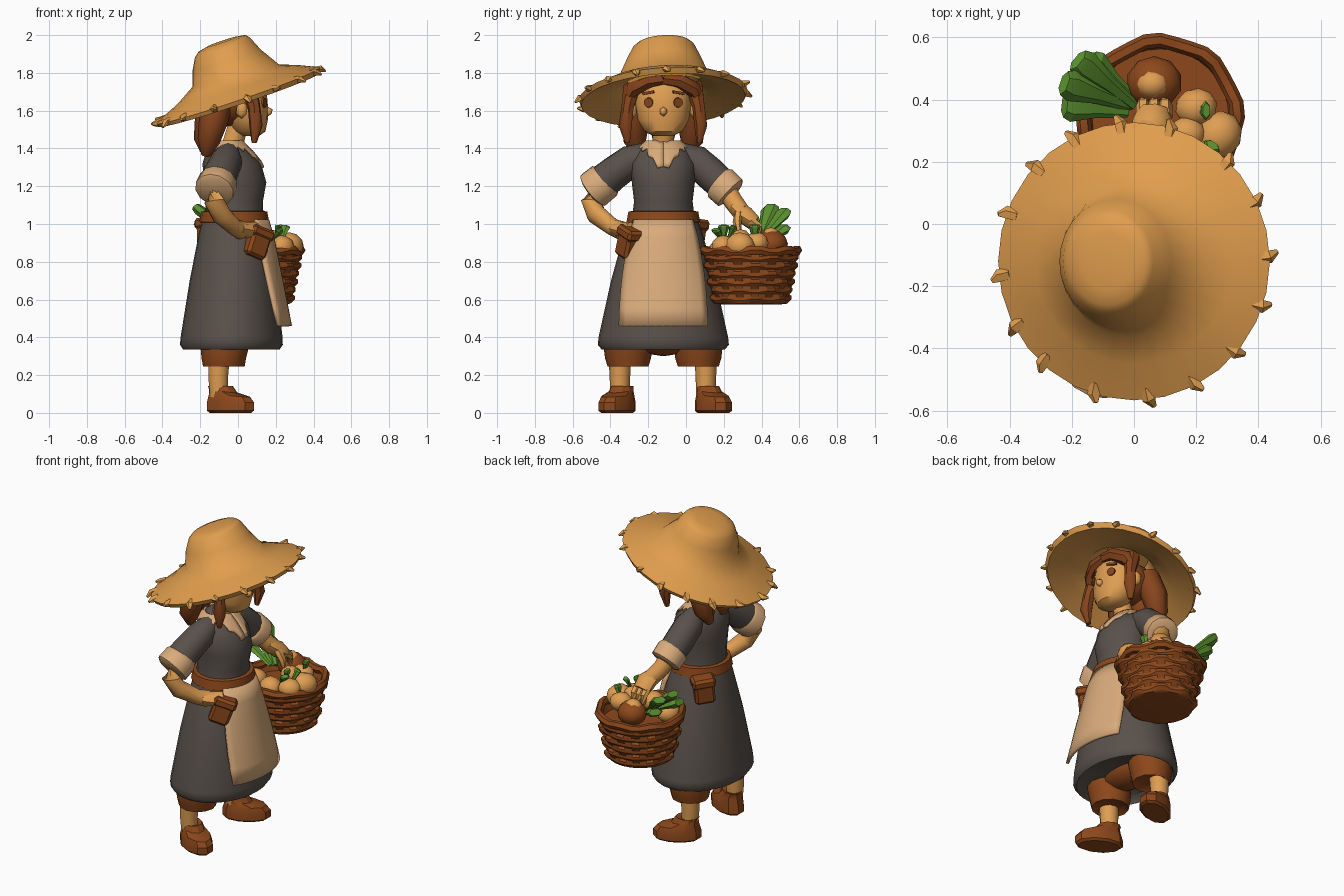
import bpy, bmesh, math, random
from mathutils import Vector

if "Cube" in bpy.data.objects:
    bpy.data.objects.remove(bpy.data.objects["Cube"])
random.seed(4)
CY = -0.12  # body centre line


def mat(name, r, g, b):
    m = bpy.data.materials.new(name)
    m.diffuse_color = (r, g, b, 1)
    m.use_nodes = True
    m.node_tree.nodes["Principled BSDF"].inputs["Base Color"].default_value = m.diffuse_color
    return m


STRAW = mat("straw", .75, .34, .075)
SKIN = mat("skin", .74, .34, .085)
DRESS = mat("grey_cloth", .10, .082, .070)
CREAM = mat("cream_cloth", .70, .41, .20)
BROWN = mat("brown_leather", .265, .064, .011)
HAIR = mat("red_brown_hair", .24, .058, .012)
GREEN = mat("leaf_green", .11, .30, .03)


def finish(name, bm, m, angle=40):
    bmesh.ops.recalc_face_normals(bm, faces=bm.faces[:])
    me = bpy.data.meshes.new(name)
    bm.to_mesh(me)
    bm.free()
    ob = bpy.data.objects.new(name, me)
    bpy.context.collection.objects.link(ob)
    me.materials.append(m)
    bpy.ops.object.select_all(action='DESELECT')
    ob.select_set(True)
    bpy.context.view_layer.objects.active = ob
    if angle:
        bpy.ops.object.shade_smooth_by_angle(angle=math.radians(angle))
    return ob


def skin_rings(name, rings, m, angle=40):
    """Bridge lists of points and cap both ends."""
    bm = bmesh.new()
    vs = [[bm.verts.new(p) for p in r] for r in rings]
    n = len(vs[0])
    for a, b in zip(vs, vs[1:]):
        for i in range(n):
            j = (i + 1) % n
            bm.faces.new((a[i], a[j], b[j], b[i]))
    bm.faces.new(vs[0])
    bm.faces.new(vs[-1])
    return finish(name, bm, m, angle)


def loft(name, prof, m, n=20, angle=40, cy=CY, slope_y=0):
    """Stacked ellipses: (z, centre x, radius x, radius y, slope along x)."""
    rings = []
    for z, cx, rx, ry, s in prof:
        r = []
        for i in range(n):
            a = math.tau * i / n
            x, y = rx * math.cos(a), ry * math.sin(a)
            r.append((cx + x, cy + y, z + s * x + slope_y * y))
        rings.append(r)
    return skin_rings(name, rings, m, angle)


def tube(name, pts, m, n=8, flat=1.0, angle=50):
    """Limb along points (x, y, z, radius)."""
    P = [Vector(p[:3]) for p in pts]
    rings = []
    for k, p in enumerate(P):
        t = (P[min(k + 1, len(P) - 1)] - P[max(k - 1, 0)]).normalized()
        u = t.cross(Vector((0, 0, 1)) if abs(t.z) < .9 else Vector((1, 0, 0))).normalized()
        v = t.cross(u)
        q = pts[k][3]
        rings.append([p + u * q * math.cos(math.tau * i / n) + v * q * flat * math.sin(math.tau * i / n)
                      for i in range(n)])
    return skin_rings(name, rings, m, angle)


def blob(name, c, r, m, sub=2, rot=(0, 0, 0)):
    bm = bmesh.new()
    bmesh.ops.create_icosphere(bm, subdivisions=sub, radius=1)
    ob = finish(name, bm, m, 45)
    ob.location, ob.scale, ob.rotation_euler = c, r, rot
    return ob


def block(name, c, size, m, rot=(0, 0, 0), bevel=.015):
    bm = bmesh.new()
    bmesh.ops.create_cube(bm, size=1)
    bmesh.ops.scale(bm, vec=size, verts=bm.verts)
    if bevel:
        bmesh.ops.bevel(bm, geom=bm.edges[:], offset=bevel, segments=1, affect='EDGES')
    ob = finish(name, bm, m, 30)
    ob.location, ob.rotation_euler = c, rot
    return ob


def surface(prof, z, a, off):
    """Point lying off the outside of a loft at height z and angle a."""
    p = sorted(prof)
    z0 = min(max(z, p[0][0]), p[-1][0])
    for lo, hi in zip(p, p[1:]):
        if z0 <= hi[0]:
            break
    t = (z0 - lo[0]) / (hi[0] - lo[0])
    cx, rx, ry = (lo[k] + (hi[k] - lo[k]) * t for k in (1, 2, 3))
    return (cx + (rx + off) * math.cos(a), CY + (ry + off) * math.sin(a), z)


def drape(name, prof, grid, m, thick):
    """Cloth sheet over a loft; grid rows hold (z, angle, offset)."""
    bm = bmesh.new()
    vs = [[bm.verts.new(surface(prof, *g)) for g in row] for row in grid]
    for a, b in zip(vs, vs[1:]):
        for i in range(len(a) - 1):
            bm.faces.new((a[i], a[i + 1], b[i + 1], b[i]))
    ob = finish(name, bm, m, 50)
    so = ob.modifiers.new("thickness", 'SOLIDIFY')
    so.thickness, so.offset = thick, 0
    return ob


# Straw hat: tilted brim, leaning crown, hollow underside
loft("straw_hat", [
    (1.85, -.05, .12, .12, .3), (1.735, -.01, .205, .20, .25), (1.70, 0, .31, .31, .32),
    (1.655, 0, .425, .435, .33), (1.68, 0, .437, .447, .34), (1.738, 0, .32, .33, .32),
    (1.785, -.01, .23, .24, .25), (1.87, -.06, .18, .20, .3), (1.935, -.083, .145, .165, .37),
    (1.955, -.085, .125, .14, .36), (1.965, -.085, .08, .09, .34)], STRAW, 28, 50, slope_y=.06)
for i in range(16):
    a = math.tau * (i + .3 * random.random()) / 16
    p = lambda r, t, dz: (r * math.cos(a + t), CY + 1.02 * r * math.sin(a + t),
                          1.672 + .33 * r * math.cos(a) + .06 * r * math.sin(a) + dz)
    tube("straw_tuft", [(*p(.40, 0, .010), .02), (*p(.437, .01, .005), .023),
                        (*p(.462, .04, random.uniform(-.02, .02)), .008)], STRAW, 5, .8, 20)

# Head and face
loft("head", [(1.465, .06, .05, .05, 0), (1.49, .06, .085, .10, 0), (1.55, .05, .108, .135, 0),
              (1.63, .04, .118, .147, 0), (1.72, .03, .12, .145, 0), (1.8, 0, .09, .10, 0)], SKIN, 16)
tube("neck", [(-.04, CY, 1.38, .06), (0, CY, 1.52, .055)], SKIN, 10)
blob("nose", (.158, CY, 1.595), (.028, .022, .026), SKIN, 1)
for s in (-1, 1):
    # Eyes are thin discs laid on the face
    tube("eye", [(.132, CY + s * .075, 1.643, .027), (.144, CY + s * .08, 1.643, .026)], HAIR, 10)
    block("eyebrow", (.136, CY + s * .08, 1.695), (.012, .065, .014), HAIR, (s * -.15, 0, s * .42), 0)
    blob("ear", (.02, CY + s * .165, 1.605), (.035, .03, .05), SKIN, 1)
    # Hair parted over the forehead, locks at the sides and back
    tube("fringe", [(.125, CY, 1.77, .035), (.122, CY + s * .08, 1.76, .042),
                    (.085, CY + s * .16, 1.715, .045), (.07, CY + s * .195, 1.65, .02)], HAIR, 7)
    tube("side_lock", [(.05, CY + s * .16, 1.74, .05), (.085, CY + s * .188, 1.62, .034),
                       (.095, CY + s * .20, 1.52, .036), (.085, CY + s * .19, 1.43, .014)], HAIR, 7)
    tube("back_lock", [(-.10, CY + s * .11, 1.68, .08), (-.13, CY + s * .15, 1.55, .078),
                       (-.155, CY + s * .15, 1.44, .06), (-.17, CY + s * .12, 1.365, .025)], HAIR, 8)
tube("nape_lock", [(-.12, CY, 1.68, .09), (-.15, CY, 1.55, .08), (-.18, CY, 1.44, .055),
                   (-.18, CY, 1.38, .02)], HAIR, 8)
blob("hair_cap", (-.035, CY, 1.65), (.145, .165, .14), HAIR)

# Dress
bodice = [(1.04, -.02, .155, .165, 0), (1.12, -.02, .152, .155, 0), (1.22, -.015, .165, .167, 0),
          (1.32, -.033, .155, .172, 0), (1.39, -.05, .115, .14, 0), (1.435, -.055, .07, .085, 0)]
skirt = [(.38, -.035, .23, .29, 0), (.335, -.035, .255, .325, 0), (.36, -.035, .272, .347, 0),
         (.40, -.034, .27, .343, 0), (.70, -.028, .228, .277, 0), (.96, -.02, .185, .205, 0),
         (1.05, -.02, .16, .172, 0)]
loft("bodice", bodice, DRESS, 20)
loft("skirt", skirt, DRESS, 28, 60)
loft("belt", [(1.005, -.02, .165, .18, 0), (1.01, -.02, .185, .195, 0), (1.065, -.02, .175, .185, 0),
              (1.07, -.02, .15, .16, 0)], BROWN, 20)
rows = []
for k in range(6):  # ragged collar dipping into a V at the front
    row = []
    for i in range(37):
        a = math.tau * i / 36
        low = 1.41 - .105 * max(0, math.cos(a)) ** 9 - .022 * (i % 2)
        row.append((1.44 + (low - 1.44) * k / 5, a, .006))
    rows.append(row)
drape("collar", bodice, rows, CREAM, .012)
rows = []
for k in range(7):  # apron flaring off the skirt
    t = k / 6
    w = math.radians(54 - 16 * t)
    rows.append([(1.02 - .56 * t, -w + 2 * w * i / 12, .008 + .040 * t) for i in range(13)])
drape("apron", skirt[2:], rows, CREAM, .018)

# Belt pouches
for c, rot in (((.10, -.305, .90), (-.35, 0, -1.0)), ((-.155, .04, .945), (.1, .1, 2.4))):
    block("pouch", c, (.085, .12, .16), BROWN, rot)
    flap = block("pouch_flap", c, (.10, .14, .06), BROWN, rot)
    bpy.context.view_layer.update()
    flap.location = flap.matrix_world @ Vector((0, 0, .055))

# Arms: right hand on the hip, left hand over the basket
tube("right_sleeve", [(-.05, -.20, 1.375, .06), (-.06, -.29, 1.335, .085), (-.09, -.38, 1.27, .09),
                      (-.115, -.46, 1.205, .095)], DRESS, 12)
tube("right_cuff", [(-.10, -.42, 1.24, .09), (-.105, -.435, 1.225, .104), (-.125, -.49, 1.18, .106),
                    (-.128, -.50, 1.172, .085)], CREAM, 12)
tube("right_forearm", [(-.115, -.46, 1.20, .055), (-.125, -.50, 1.12, .056), (-.09, -.475, 1.05, .054),
                       (-.02, -.39, .985, .045), (.02, -.34, .965, .05)], SKIN, 10)
tube("right_hand", [(.0, -.37, .975, .05), (.05, -.32, .965, .06), (.10, -.285, .985, .035)], SKIN, 8, .75)
tube("left_sleeve", [(-.05, -.04, 1.375, .06), (-.055, .05, 1.335, .085), (-.045, .13, 1.265, .088),
                     (-.03, .20, 1.20, .085)], DRESS, 12)
tube("left_cuff", [(-.035, .17, 1.225, .085), (-.032, .182, 1.215, .098), (-.02, .235, 1.165, .096),
                   (-.018, .242, 1.158, .075)], CREAM, 12)
tube("left_forearm", [(-.03, .20, 1.20, .055), (0, .25, 1.12, .052), (.045, .295, 1.06, .05)], SKIN, 10)
tube("left_palm", [(.025, .26, 1.095, .045), (.06, .315, 1.045, .068), (.065, .36, 1.005, .055)], SKIN, 8, .75)
for dx in (-.035, 0, .035):
    tube("left_finger", [(.065 + dx, .345, 1.02, .025), (.065 + dx, .385, .985, .023),
                         (.06 + dx, .395, .935, .014)], SKIN, 6)
tube("left_thumb", [(.09, .28, 1.055, .026), (.125, .27, 1.01, .023), (.13, .28, .96, .014)], SKIN, 6)

# Legs, bloomers and shoes
for side, y, a in (("right", -.35, -.5), ("left", .105, .5)):
    tube(side + "_calf", [(-.10, y, .08, .05), (-.105, y, .18, .054), (-.10, y, .30, .06)], SKIN, 10)
    yb = y + (.043 if y < 0 else -.04)
    loft(side + "_bloomer", [(.265, -.075, .08, .08, 0), (.245, -.075, .11, .108, 0),
                             (.29, -.075, .118, .122, 0), (.36, -.07, .13, .13, 0),
                             (.48, -.06, .13, .12, 0)], BROWN, 12, cy=yb)
    shoe = loft(side + "_shoe", [(0, 0, .125, .07, 0), (.012, 0, .142, .084, 0), (.055, 0, .142, .084, 0),
                                 (.095, -.005, .122, .076, -.10), (.118, -.045, .08, .064, -.15),
                                 (.142, -.06, .07, .058, 0), (.135, -.06, .045, .04, 0)], BROWN, 10, 30, cy=0)
    shoe.location, shoe.rotation_euler = (-.04, y + (-.015 if y < 0 else .04), 0), (0, 0, a)
blob("bloomer_seat", (-.06, CY, .40), (.12, .2, .10), BROWN)

# Woven basket
BX, BY, N = .085, .343, 32
rings = []


def hoop(r, z, wave=0, ph=0, lift=0):
    row = []
    for i in range(N):
        s = (-1) ** (i // 2 + ph)
        a = math.tau * i / N
        row.append((BX + (r + wave * s) * math.cos(a), BY + (r + wave * s) * math.sin(a), z + lift * s))
    rings.append(row)


hoop(.165, .575)
hoop(.19, .578)
for k in range(6):
    r = .200 + .0085 * k
    hoop(r - .003, .586 + .043 * k, .004, k)
    hoop(r + .007, .598 + .043 * k, .009, k, .004)
    hoop(r + .007, .615 + .043 * k, .009, k, .004)
hoop(.235, .84)
hoop(.22, .80)
skin_rings("basket", rings, BROWN, 30)
rings = []
for k in range(6):  # twisted rim
    b = math.tau * k / 6
    hoop(.244 + .024 * math.cos(b), .856 + .026 * math.sin(b), .004, 0, .006)
bm = bmesh.new()
vs = [[bm.verts.new(p) for p in r] for r in rings]
for k in range(6):
    for i in range(N):
        bm.faces.new((vs[k][i], vs[k][(i + 1) % N], vs[(k + 1) % 6][(i + 1) % N], vs[(k + 1) % 6][i]))
finish("basket_rim", bm, BROWN, 25)

# Vegetables
for c, r in (((.20, .375, .90), .062), ((.27, .285, .885), .075), ((.23, .20, .88), .064),
             ((.10, .19, .86), .066), ((.17, .29, .92), .055), ((-.05, .25, .85), .065)):
    blob("potato", c, (r, r * 1.1, r * .95), SKIN, 2, (0, 0, c[0] * 9))
blob("beet", (.065, .455, .895), (.09, .085, .075), BROWN)
blob("beet_top", (.06, .45, .928), (.055, .05, .055), SKIN)
leaves = [((.0, .38, .90), (-.16, .51, 1.05)), ((-.01, .38, .90), (-.20, .445, 1.07)),
          ((-.02, .36, .90), (-.20, .38, 1.0)), ((0, .40, .89), (-.13, .51, .97)),
          ((.21, .365, .90), (.23, .365, .985)), ((.23, .22, .91), (.25, .25, .98)),
          ((.18, .19, .91), (.22, .16, .965)), ((.20, .20, .91), (.21, .20, .985))]
for i, (a, b) in enumerate(leaves):
    w = 1 if i < 4 else .6
    A, B = Vector(a), Vector(b)
    tube("leaf", [(*A, .018 * w), (*A.lerp(B, .55), .03 * w), (*B, .052 * w),
                  (*A.lerp(B, 1.13), .04 * w)], GREEN, 6, .55, 25)
